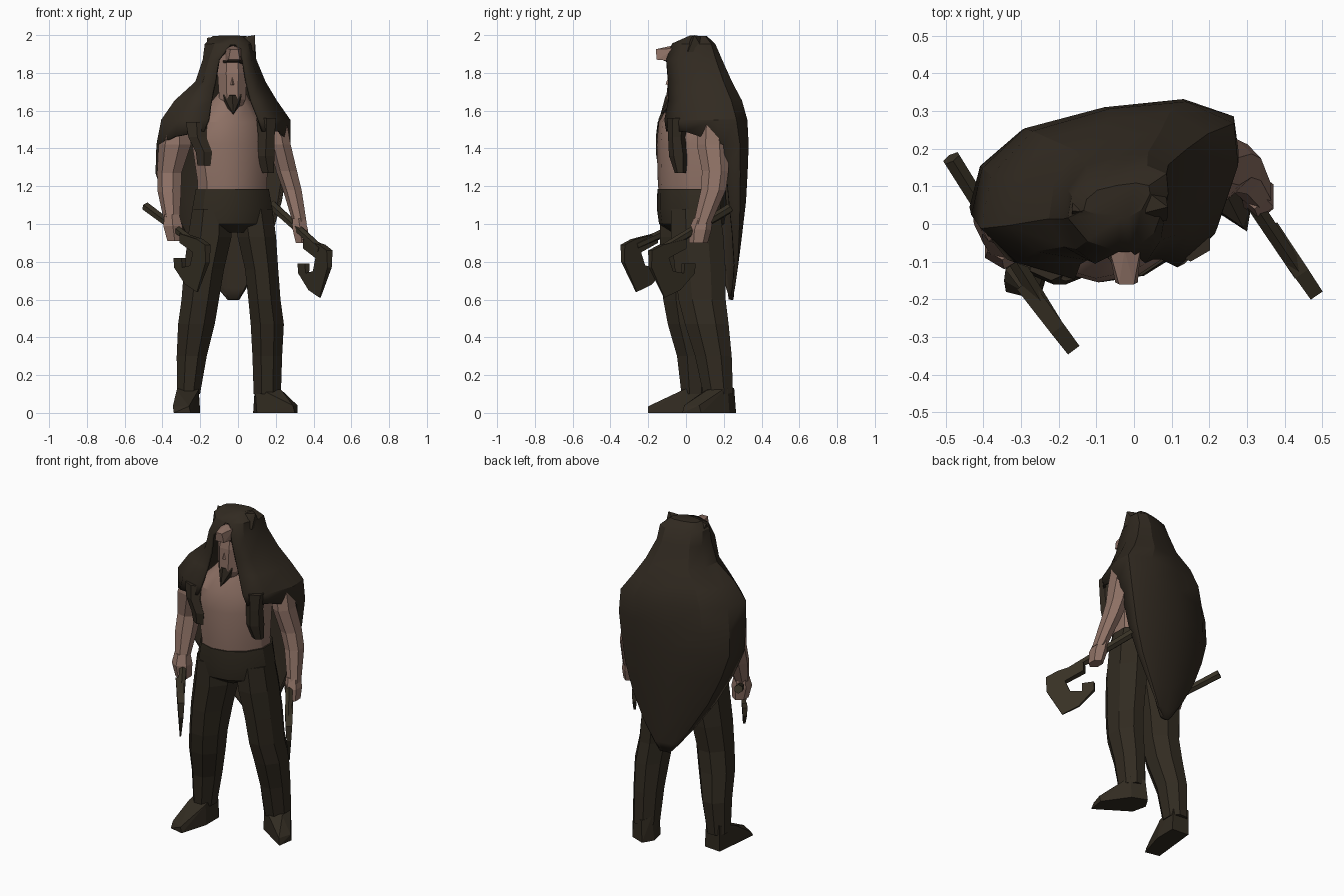
import bpy, bmesh, math
from mathutils import Vector

cube = bpy.data.objects.get("Cube")
if cube:
    bpy.data.objects.remove(cube, do_unlink=True)


def material(name, col):
    m = bpy.data.materials.new(name)
    m.use_nodes = True
    m.diffuse_color = (*col, 1)
    b = m.node_tree.nodes["Principled BSDF"]
    b.inputs["Base Color"].default_value = (*col, 1)
    b.inputs["Roughness"].default_value = 0.9
    return m


SKIN = material("skin", (0.27, 0.165, 0.13))
FUR = material("dark_fur", (0.031, 0.023, 0.015))
CLOTH = material("dark_trousers", (0.031, 0.024, 0.015))
AXE = material("worn_axe", (0.038, 0.030, 0.018))
HAIR = material("beard_hair", (0.026, 0.019, 0.013))


def finish(name, bm, mat, angle=None):
    bmesh.ops.recalc_face_normals(bm, faces=bm.faces[:])
    me = bpy.data.meshes.new(name)
    bm.to_mesh(me)
    bm.free()
    me.materials.append(mat)
    ob = bpy.data.objects.new(name, me)
    bpy.context.collection.objects.link(ob)
    if angle:
        bpy.ops.object.select_all(action='DESELECT')
        ob.select_set(True)
        bpy.context.view_layer.objects.active = ob
        bpy.ops.object.shade_smooth_by_angle(angle=math.radians(angle))
    return ob


def bridge(bm, rows, closed=True):
    """Join rows of points with quads."""
    vs = [[bm.verts.new(p) for p in r] for r in rows]
    n = len(vs[0])
    for a, b in zip(vs, vs[1:]):
        for i in range(n if closed else n - 1):
            j = (i + 1) % n
            bm.faces.new((a[i], a[j], b[j], b[i]))
    return vs


def loft(name, rings, mat, sides=8, yaw=0.0, angle=None):
    """Stack of oval rings given as x, y, z, rx, ry."""
    rows = []
    for x, y, z, rx, ry in rings:
        ts = [2 * math.pi * (i + 0.5) / sides for i in range(sides)]
        rows.append([(x + rx * math.cos(t), y + ry * math.sin(t) + yaw * rx * math.cos(t), z) for t in ts])
    bm = bmesh.new()
    vs = bridge(bm, rows)
    bm.faces.new(vs[0])
    bm.faces.new(vs[-1])
    return finish(name, bm, mat, angle)


def hull(name, pts, mat):
    bm = bmesh.new()
    for p in pts:
        bm.verts.new(p)
    bmesh.ops.convex_hull(bm, input=bm.verts[:])
    return finish(name, bm, mat)


# Torso and head
loft("torso", [(-0.03, 0.03, 1.10, 0.19, 0.165), (-0.03, 0.02, 1.22, 0.19, 0.165),
               (-0.04, 0.02, 1.42, 0.21, 0.17), (-0.05, 0.03, 1.54, 0.20, 0.17),
               (-0.04, 0.04, 1.63, 0.12, 0.13), (-0.03, 0.03, 1.70, 0.07, 0.08)],
     SKIN, 12, 0.2, 30)
loft("head", [(-0.03, -0.02, 1.58, 0.04, 0.06), (-0.03, -0.02, 1.66, 0.075, 0.085),
              (-0.03, -0.01, 1.80, 0.085, 0.09), (-0.03, 0.0, 1.90, 0.07, 0.08)], SKIN)
hull("nose", [(-0.05, -0.085, 1.73), (-0.01, -0.085, 1.73), (-0.03, -0.108, 1.74), (-0.03, -0.085, 1.80)], SKIN)
hull("beard", [(-0.08, -0.08, 1.685), (0.02, -0.08, 1.685), (-0.03, -0.108, 1.68), (-0.07, -0.08, 1.63),
               (0.01, -0.08, 1.63), (-0.025, -0.135, 1.58), (-0.03, -0.04, 1.62)], HAIR)
hull("beast_muzzle", [(-0.07, -0.05, 1.86), (0.02, -0.05, 1.86), (-0.07, -0.05, 1.93), (0.02, -0.05, 1.93),
                      (-0.05, -0.155, 1.87), (0.01, -0.155, 1.87), (-0.04, -0.16, 1.925),
                      (0.0, -0.16, 1.925), (-0.025, -0.07, 1.945)], SKIN)
hull("upper_jaw", [(-0.08, -0.05, 1.845), (0.03, -0.05, 1.845), (-0.08, -0.07, 1.865), (0.03, -0.07, 1.865),
                   (-0.05, -0.12, 1.865), (0.0, -0.12, 1.865)], FUR)

# Hood and mantle: z, front left x/y, left x, right x, front right x/y, back y, side y
MANTLE = [(1.99, -0.035, 0.02, -0.13, 0.04, -0.015, 0.02, 0.12, 0.05),
          (1.95, -0.040, -0.07, -0.17, 0.085, -0.010, -0.07, 0.16, 0.04),
          (1.87, -0.100, -0.10, -0.18, 0.09, 0.025, -0.10, 0.195, 0.04),
          (1.75, -0.120, -0.09, -0.22, 0.14, 0.045, -0.09, 0.245, 0.05),
          (1.65, -0.140, -0.10, -0.33, 0.20, 0.070, -0.09, 0.295, 0.06),
          (1.55, -0.155, -0.14, -0.40, 0.27, 0.110, -0.11, 0.322, 0.07),
          (1.42, -0.180, -0.145, -0.425, 0.27, 0.130, -0.10, 0.328, 0.11)]

# Back cape tapering to a tail: z, left x, right x, side y, back y
CAPE = [(1.42, -0.425, 0.27, 0.11, 0.328), (1.27, -0.43, 0.25, 0.13, 0.322),
        (1.12, -0.38, 0.225, 0.15, 0.313), (0.95, -0.30, 0.175, 0.18, 0.295),
        (0.78, -0.19, 0.10, 0.21, 0.278), (0.66, -0.10, 0.04, 0.22, 0.262), (0.60, -0.05, 0.0, 0.23, 0.25)]


def back_arc(z, xl, xr, ys, yb):
    """Points from the left side round the back to the right side."""
    mid, half = (xl + xr) / 2, (xr - xl) / 2
    pts = []
    for u, k in [(-1, 0), (-0.92, 0.5), (-0.6, 0.88), (0, 1), (0.6, 0.98), (0.97, 0.65), (1, 0)]:
        x = mid + u * half
        side = ys + 0.25 * (x + 0.08)
        back = yb + 0.14 * min(0, x - 0.1)
        pts.append((x, side + k * (back - side), z))
    return pts


def shoulder(fx, fy, s, z):
    """Point between the front edge and the side of the mantle."""
    return (fx + 0.62 * (s[0] - fx), fy + 0.33 * (s[1] - fy), z)


rows = []
for z, fxl, fyl, xl, xr, fxr, fyr, yb, ys in MANTLE:
    arc = back_arc(z, xl, xr, ys, yb)
    up = 0.07 if z == 1.42 else 0
    rows.append([(fxl, fyl, z + up), shoulder(fxl, fyl, arc[0], z + up * 0.6)] + arc
                + [shoulder(fxr, fyr, arc[-1], z + up), (fxr, fyr, z + up)])
bm = bmesh.new()
vs = bridge(bm, rows, False)
bm.faces.new(vs[0])
bm.faces.new((vs[0][0], vs[0][-1], vs[1][-1], vs[1][0]))
bridge(bm, [back_arc(*c) for c in CAPE], False)
bmesh.ops.remove_doubles(bm, verts=bm.verts[:], dist=0.0005)
cloak = finish("hooded_cloak", bm, FUR, 28)
mod = cloak.modifiers.new("thickness", 'SOLIDIFY')
mod.thickness = 0.014
mod.offset = 0

# Ears and hanging paws
hull("right_ear", [(-0.165, 0.01, 1.93), (-0.16, 0.08, 1.93), (-0.165, 0.035, 1.985), (-0.11, 0.03, 1.994),
                   (-0.11, 0.02, 1.94)], FUR)
hull("left_ear", [(0.03, 0.0, 1.94), (0.08, 0.10, 1.91), (0.088, 0.01, 1.91), (0.09, 0.045, 2.0),
                  (0.03, 0.09, 1.99), (0.03, 0.03, 1.99)], FUR)
loft("right_paw", [(-0.22, -0.10, 1.54, 0.065, 0.05), (-0.215, -0.12, 1.46, 0.055, 0.04),
                   (-0.18, -0.125, 1.38, 0.05, 0.035), (-0.18, -0.12, 1.31, 0.04, 0.03)], FUR, 6)
loft("left_paw", [(0.15, -0.04, 1.56, 0.06, 0.06), (0.15, -0.05, 1.46, 0.05, 0.045),
                  (0.145, -0.04, 1.36, 0.055, 0.05), (0.16, -0.03, 1.27, 0.035, 0.03)], FUR, 6)

# Arms and hands
loft("right_arm", [(-0.32, 0.03, 1.56, 0.06, 0.07), (-0.33, 0.02, 1.42, 0.09, 0.085),
                   (-0.36, 0.03, 1.27, 0.068, 0.07), (-0.36, 0.0, 1.17, 0.065, 0.065),
                   (-0.35, -0.05, 1.03, 0.045, 0.045)], SKIN, 7)
loft("right_hand", [(-0.35, -0.05, 1.05, 0.045, 0.045), (-0.345, -0.06, 0.99, 0.058, 0.06),
                    (-0.335, -0.06, 0.91, 0.045, 0.05)], SKIN, 6)
loft("left_arm", [(0.20, 0.14, 1.56, 0.06, 0.07), (0.225, 0.14, 1.42, 0.06, 0.085),
                  (0.26, 0.155, 1.28, 0.058, 0.072), (0.29, 0.145, 1.18, 0.052, 0.068),
                  (0.33, 0.085, 1.00, 0.038, 0.047)], SKIN, 7)
loft("left_hand", [(0.32, 0.09, 1.03, 0.037, 0.05), (0.33, 0.075, 0.97, 0.047, 0.06),
                   (0.338, 0.065, 0.90, 0.037, 0.05)], SKIN, 6)

# Trousers
loft("hips", [(-0.03, 0.03, 1.185, 0.2, 0.18), (-0.03, 0.03, 1.08, 0.22, 0.182),
              (-0.035, 0.03, 1.0, 0.215, 0.17), (-0.02, 0.03, 0.955, 0.10, 0.10)], CLOTH, 12, 0.15, 30)
loft("right_leg", [(-0.14, 0.0, 1.08, 0.11, 0.15), (-0.15, 0.005, 0.93, 0.125, 0.155),
                   (-0.18, 0.0, 0.76, 0.115, 0.145), (-0.20, -0.005, 0.60, 0.107, 0.125),
                   (-0.22, 0.01, 0.47, 0.105, 0.115), (-0.245, 0.045, 0.30, 0.086, 0.1),
                   (-0.262, 0.05, 0.10, 0.066, 0.08)], CLOTH)
loft("left_leg", [(0.08, 0.05, 1.08, 0.11, 0.14), (0.10, 0.06, 0.93, 0.11, 0.15),
                  (0.125, 0.075, 0.76, 0.095, 0.145), (0.14, 0.085, 0.60, 0.092, 0.135),
                  (0.155, 0.11, 0.47, 0.095, 0.125), (0.155, 0.145, 0.30, 0.085, 0.105),
                  (0.155, 0.17, 0.10, 0.078, 0.085)], CLOTH)

# Boots
hull("right_boot", [(-0.34, -0.18, 0), (-0.25, -0.2, 0), (-0.2, -0.03, 0), (-0.2, 0.1, 0), (-0.31, 0.11, 0),
                    (-0.345, -0.15, 0.035), (-0.26, -0.2, 0.035), (-0.21, -0.02, 0.12), (-0.325, -0.02, 0.12),
                    (-0.21, 0.1, 0.16), (-0.31, 0.11, 0.16)], CLOTH)
hull("left_boot", [(0.08, 0.2, 0), (0.12, 0.265, 0), (0.21, 0.23, 0), (0.315, 0.08, 0), (0.30, -0.02, 0),
                   (0.1, 0.11, 0), (0.315, 0.07, 0.04), (0.29, -0.01, 0.04), (0.23, 0.11, 0.12),
                   (0.09, 0.13, 0.14), (0.09, 0.21, 0.15), (0.13, 0.255, 0.13), (0.21, 0.22, 0.14)], CLOTH)

# Bearded axes: blade profile as distance back from the tip, and height
BLADE = [(0.07, 0.89), (0.0, 0.86), (0.0, 0.77), (0.09, 0.61), (0.19, 0.65), (0.28, 0.74),
         (0.28, 0.79), (0.21, 0.79), (0.21, 0.74), (0.14, 0.75), (0.11, 0.82), (0.22, 0.87), (0.22, 0.92)]


def axe(side, tip, heading, butt, neck, lift):
    d = Vector((*heading, 0)).normalized()
    n = Vector((-d.y, d.x, 0))
    # The blade thins towards its lower cutting edge
    rows = [[Vector((*tip, z + lift)) - d * u + n * s * (0.004 + 0.06 * (z - 0.61)) for u, z in BLADE]
            for s in (-1, 1)]
    bm = bmesh.new()
    for v in bridge(bm, rows):
        bm.faces.new(v)
    bm.normal_update()
    finish(side + "_axe_blade", bm, AXE)
    a, b = Vector(butt), Vector(neck)
    bm = bmesh.new()
    bmesh.ops.create_cone(bm, cap_ends=True, segments=6, radius1=0.026, radius2=0.022, depth=(b - a).length)
    bm.transform((b - a).to_track_quat('Z', 'Y').to_matrix().to_4x4())
    bmesh.ops.translate(bm, vec=(a + b) / 2, verts=bm.verts[:])
    finish(side + "_axe_handle", bm, AXE)


axe("left", (0.485, -0.19), (0.17, -0.25), (0.18, 0.26, 1.10), (0.44, -0.13, 0.865), 0)
axe("right", (-0.16, -0.335), (0.19, -0.25), (-0.485, 0.175, 1.09), (-0.21, -0.265, 0.885), 0.03)
